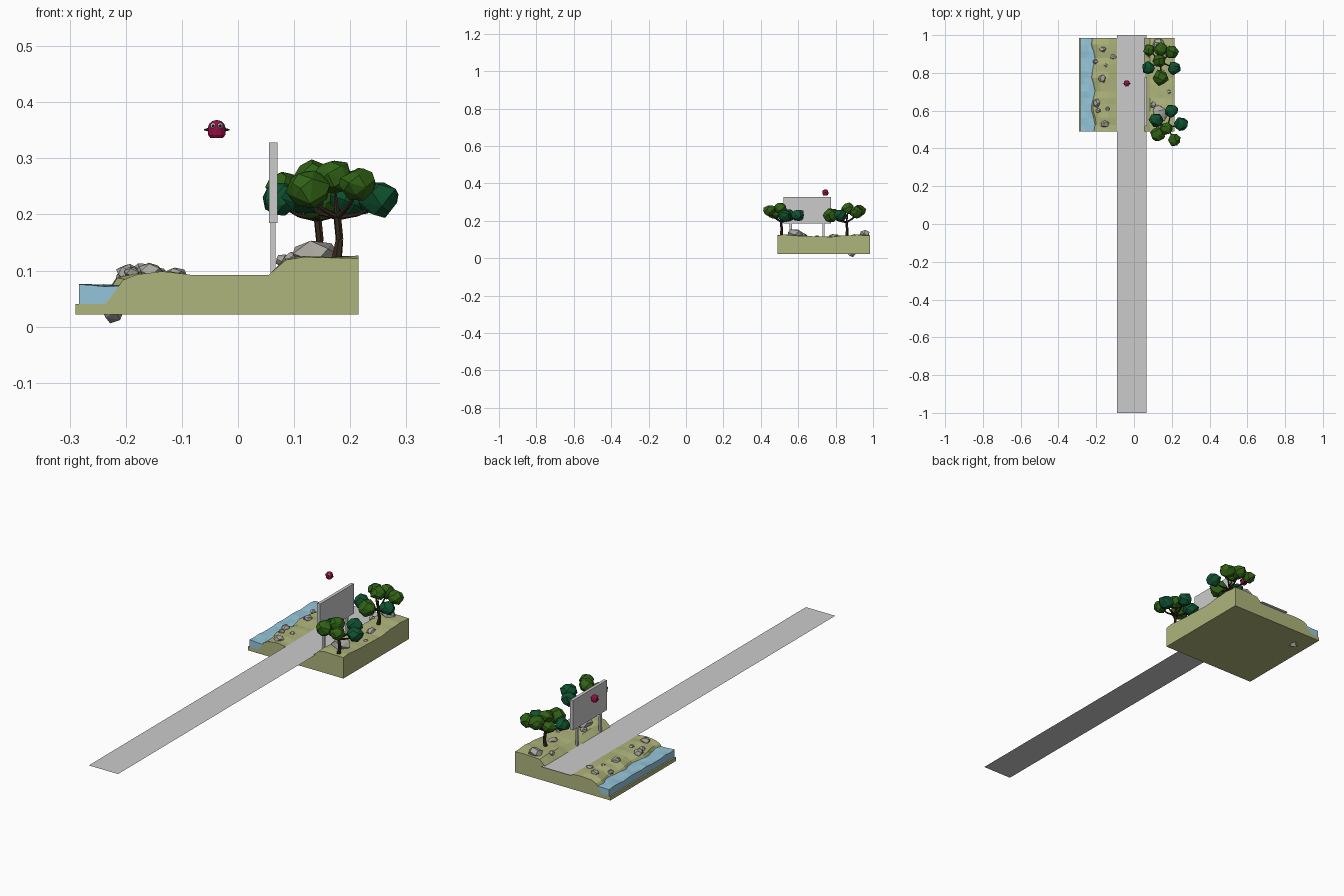
import bpy, bmesh, math, random
from mathutils import Vector, Matrix

if "Cube" in bpy.data.objects:
    bpy.data.objects.remove(bpy.data.objects["Cube"])

random.seed(7)


def material(name, rgb):
    m = bpy.data.materials.new(name)
    m.diffuse_color = (*rgb, 1)
    m.use_nodes = True
    m.node_tree.nodes["Principled BSDF"].inputs["Base Color"].default_value = m.diffuse_color
    return m


SAND = material("sand", (0.43, 0.46, 0.20))
WATER = material("water", (0.30, 0.56, 0.70))
STONE = material("stone", (0.40, 0.39, 0.35))
BARK = material("bark", (0.035, 0.022, 0.012))
LEAF = material("leaf", (0.03, 0.12, 0.008))
TEAL = material("dark_leaf", (0.005, 0.085, 0.03))
RED = material("crimson", (0.30, 0.005, 0.06))
WHITE = material("white", (0.8, 0.8, 0.8))
DARK = material("dark", (0.02, 0.02, 0.03))


def finish(name, bm, mat=None):
    bmesh.ops.recalc_face_normals(bm, faces=bm.faces)
    me = bpy.data.meshes.new(name)
    bm.to_mesh(me)
    bm.free()
    ob = bpy.data.objects.new(name, me)
    bpy.context.collection.objects.link(ob)
    if mat:
        me.materials.append(mat)
    return ob


def box(name, lo, hi, mat=None):
    lo, hi = Vector(lo), Vector(hi)
    bm = bmesh.new()
    bmesh.ops.create_cube(bm, size=1, matrix=Matrix.Translation((lo + hi) / 2) @ Matrix.Diagonal((*(hi - lo), 1)))
    return finish(name, bm, mat)


def blob(name, centre, size, mat, count=22):
    """Faceted lump: convex hull of points scattered evenly on an ellipsoid."""
    bm = bmesh.new()
    spin = random.random() * 6.28
    for i in range(count):
        z = 1 - 2 * (i + 0.5) / count
        a = i * 2.39996 + spin + random.uniform(-0.25, 0.25)
        r = math.sqrt(1 - z * z)
        k = random.uniform(0.9, 1.08)
        bm.verts.new([c + s * k * d for c, s, d in zip(centre, size, (r * math.cos(a), r * math.sin(a), z))])
    bmesh.ops.convex_hull(bm, input=bm.verts)
    return finish(name, bm, mat)


def limb(bm, a, b, r1, r2):
    a, b = Vector(a), Vector(b)
    d = b - a
    m = Matrix.Translation((a + b) / 2) @ d.to_track_quat('Z', 'Y').to_matrix().to_4x4()
    bmesh.ops.create_cone(bm, cap_ends=True, segments=6, radius1=r1, radius2=r2, depth=d.length, matrix=m)


def slab(name, ys, row, floor, mat):
    """Closed block: rows of surface points along y, walls down to a flat floor."""
    bm = bmesh.new()
    tops, lows = [], []
    for i, y in enumerate(ys):
        pts = row(i, y)
        tops.append([bm.verts.new((x, y, z)) for x, z in pts])
        lows.append([bm.verts.new((floor(x), y, floor.z)) for x, z in pts])
    n = len(tops[0])
    for i in range(len(ys) - 1):
        for j in range(n - 1):
            for g in (tops, lows):
                bm.faces.new((g[i][j], g[i][j + 1], g[i + 1][j + 1], g[i + 1][j]))
        for j in (0, n - 1):
            bm.faces.new((tops[i][j], tops[i + 1][j], lows[i + 1][j], lows[i][j]))
    for i in (0, len(ys) - 1):
        for j in range(n - 1):
            bm.faces.new((tops[i][j], tops[i][j + 1], lows[i][j + 1], lows[i][j]))
    return finish(name, bm, mat)


def flat_floor(z, cap=9.0):
    f = lambda x: min(x, cap)
    f.z = z
    return f


# Terrain: river bed, bank, road bed, raised verge
Y0, Y1, N = 0.49, 0.985, 14
ROWS = [Y0 + (Y1 - Y0) * i / N for i in range(N + 1)]
PROFILE = [(-0.29, 0.04), (-0.235, 0.041), (-0.205, 0.084), (-0.18, 0.095), (-0.135, 0.097), (-0.095, 0.094),
           (-0.085, 0.0925), (-0.01, 0.0925), (0.055, 0.0925), (0.085, 0.117), (0.12, 0.12), (0.165, 0.121), (0.215, 0.12)]


def ground(i, y):
    shore = 0.009 * math.sin(i * 1.3) - 0.004 if i else 0
    hill = 0.005 * math.cos((y - 0.52) * 15)
    out = []
    for j, (x, z) in enumerate(PROFILE):
        if 1 <= j <= 3:
            x += shore
        if 2 <= j <= 4:
            z += random.uniform(-0.003, 0.004)
        if j >= 9:
            z += hill + random.uniform(-0.003, 0.002)
        if j in (10, 11):
            x += random.uniform(-0.008, 0.008)
        out.append((x, z))
    return out


slab("terrain", ROWS, ground, flat_floor(0.022), SAND)

# River
slab("river", ROWS, lambda i, y: [(x, 0.074 + random.uniform(-0.003, 0.002)) for x in (-0.283, -0.262, -0.24, -0.207)],
     flat_floor(0.04, -0.236), WATER)

# Road: a single flat strip
bm = bmesh.new()
bm.faces.new([bm.verts.new((x, y, 0.094)) for x, y in ((-0.09, -1), (0.065, -1), (0.065, 1), (-0.09, 1))])
finish("road", bm)

# Billboard
box("billboard_panel", (0.055, 0.52, 0.185), (0.07, 0.776, 0.328))
for y in (0.56, 0.735):
    box("billboard_post", (0.058, y - 0.006, 0.092), (0.067, y + 0.006, 0.19))

# Trees: trunk base, then leaf clumps (x, y, z, radius, material)
TREES = [
    ((0.175, 0.51, 0.115), [(0.125, 0.475, 0.245, 0.040, LEAF), (0.172, 0.505, 0.268, 0.036, LEAF),
                            (0.215, 0.445, 0.255, 0.034, LEAF), (0.198, 0.600, 0.230, 0.038, TEAL),
                            (0.250, 0.530, 0.228, 0.038, TEAL), (0.118, 0.550, 0.232, 0.038, TEAL)]),
    ((0.14, 0.86, 0.112), [(0.075, 0.825, 0.227, 0.036, TEAL), (0.140, 0.775, 0.230, 0.043, LEAF),
                           (0.080, 0.920, 0.250, 0.032, LEAF), (0.142, 0.925, 0.255, 0.038, LEAF),
                           (0.200, 0.910, 0.245, 0.038, LEAF), (0.213, 0.825, 0.230, 0.036, TEAL),
                           (0.135, 0.865, 0.266, 0.036, LEAF)]),
]
for base, clumps in TREES:
    base = Vector(base)
    bend = base + Vector((0.006, 0.002, 0.04))
    fork = base + Vector((0.002, -0.002, 0.08))
    bm = bmesh.new()
    limb(bm, base, bend, 0.010, 0.007)
    limb(bm, bend, fork, 0.007, 0.007)
    for x, y, z, r, mat in clumps:
        tip = Vector((x, y, z - 0.01))
        mid = fork.lerp(tip, 0.5) - Vector((0, 0, 0.006))
        limb(bm, fork, mid, 0.0055, 0.004)
        limb(bm, mid, tip, 0.004, 0.002)
        blob("leaf_clump", (x, y, z), (r, r, r * 0.88), mat)
    finish("trunk", bm, BARK)

# Rocks (x, y, z, half sizes)
ROCKS = [
    (0.135, 0.585, 0.130, 0.045, 0.045, 0.028), (0.130, 0.955, 0.128, 0.036, 0.028, 0.024),
    (0.100, 0.630, 0.122, 0.018, 0.018, 0.012), (0.150, 0.790, 0.118, 0.020, 0.030, 0.012),
    (0.080, 0.900, 0.118, 0.014, 0.018, 0.012), (0.185, 0.700, 0.115, 0.012, 0.012, 0.008),
    (-0.165, 0.925, 0.099, 0.020, 0.016, 0.014), (-0.110, 0.885, 0.096, 0.020, 0.014, 0.010),
    (-0.170, 0.770, 0.100, 0.022, 0.022, 0.014), (-0.198, 0.640, 0.096, 0.020, 0.025, 0.018),
    (-0.190, 0.600, 0.096, 0.014, 0.014, 0.012), (-0.155, 0.530, 0.099, 0.024, 0.020, 0.017),
    (-0.140, 0.610, 0.098, 0.012, 0.012, 0.009), (-0.205, 0.860, 0.088, 0.014, 0.014, 0.012),
    (-0.222, 0.885, 0.036, 0.024, 0.028, 0.034), (-0.150, 0.840, 0.098, 0.010, 0.010, 0.008),
]
for x, y, z, *size in ROCKS:
    blob("rock", (x, y, z), size, STONE, 13)

# Floating creature: domed body, side fins, eyes
C = Vector((-0.038, 0.745, 0.353))
bm = bmesh.new()
OUTLINE = [(0.0115, -0.0165), (0.0155, -0.011), (0.016, 0.0), (0.0135, 0.0085), (0.008, 0.0135)]
rings = [[bm.verts.new(C + Vector((r * math.cos(a), r * math.sin(a), z)))
          for a in (math.tau * k / 12 for k in range(12))] for r, z in OUTLINE]
for lo, hi in zip(rings, rings[1:]):
    for k in range(12):
        bm.faces.new((lo[k], lo[k - 1], hi[k - 1], hi[k]))
bm.faces.new(rings[0])
top = bm.verts.new(C + Vector((0, 0, 0.0155)))
for k in range(12):
    bm.faces.new((rings[-1][k - 1], rings[-1][k], top))
body = finish("creature_body", bm, RED)
for s in (-1, 1):
    bm = bmesh.new()
    limb(bm, C + Vector((s * 0.012, 0, -0.002)), C + Vector((s * 0.023, 0, -0.002)), 0.004, 0.001)
    finish("creature_fin", bm, DARK)
    for name, y, r, mat in (("eye", -0.0115, 0.0052, WHITE), ("pupil", -0.0155, 0.0024, DARK)):
        bm = bmesh.new()
        bmesh.ops.create_icosphere(bm, subdivisions=2, radius=r,
                                   matrix=Matrix.Translation(C + Vector((s * 0.0065, y, 0.005))))
        finish("creature_" + name, bm, mat)
